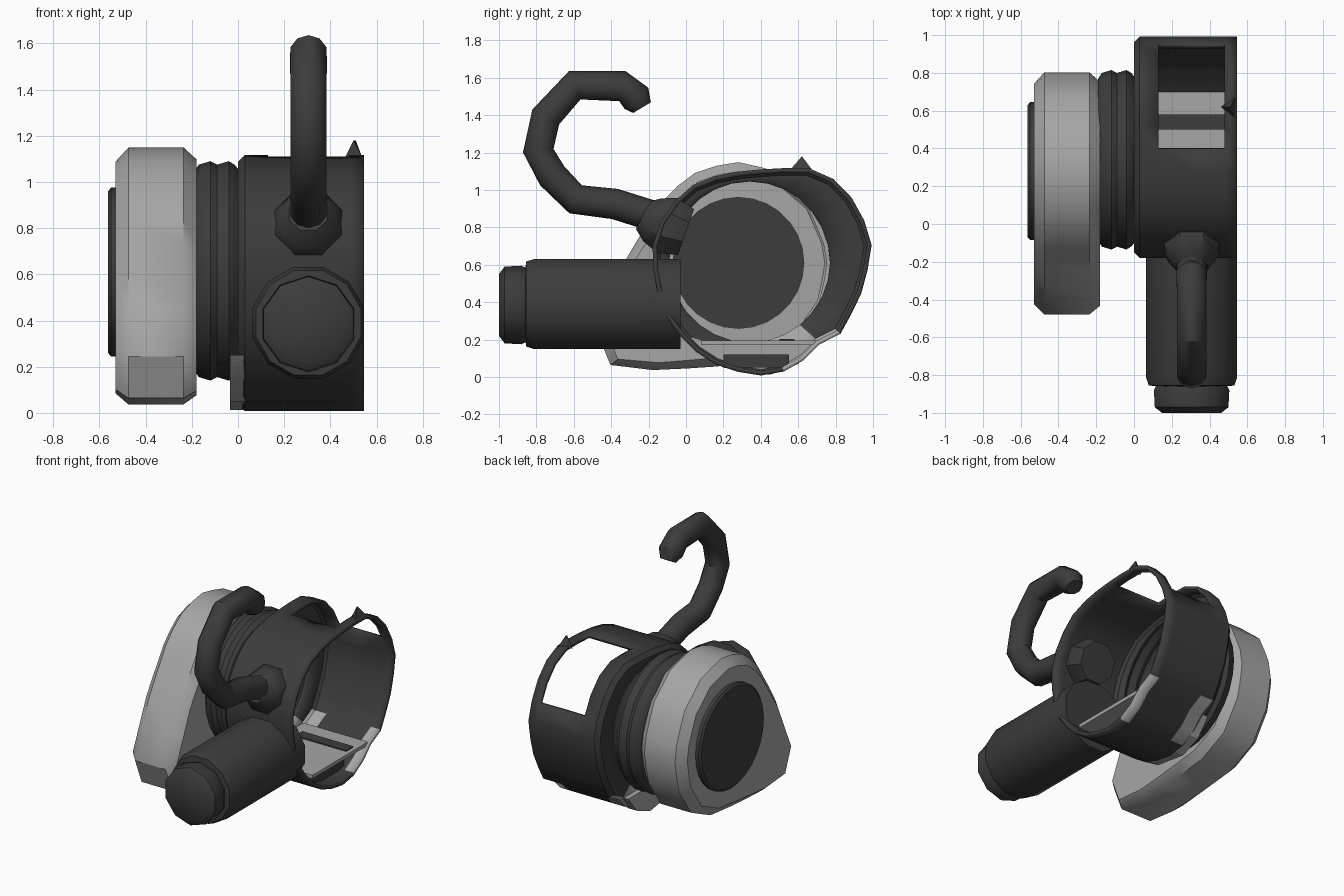
import bpy, bmesh
from math import sin, cos, pi, atan2, hypot
from mathutils import Vector

cube = bpy.data.objects.get("Cube")
if cube:
    bpy.data.objects.remove(cube)


def material(name, value):
    m = bpy.data.materials.new(name)
    m.use_nodes = True
    color = (value, value, value, 1)
    m.diffuse_color = color
    m.node_tree.nodes["Principled BSDF"].inputs["Base Color"].default_value = color
    return m


DARK = material("dark_plastic", 0.045)
GRAY = material("light_gray", 0.38)
N = 28


def loft(name, rings, mats, caps=(False, False), angle=0.7, edit=None, thickness=0):
    """Skin a list of equal-length point rings, with optional end caps."""
    bm = bmesh.new()
    rows = [[bm.verts.new(p) for p in ring] for ring in rings]
    n = len(rows[0])
    for a, b in zip(rows, rows[1:]):
        for i in range(n):
            j = (i + 1) % n
            bm.faces.new((a[i], a[j], b[j], b[i]))
    for use, row in zip(caps, (rows[0], rows[-1])):
        if use:
            bm.faces.new(row)
    bmesh.ops.recalc_face_normals(bm, faces=bm.faces)
    if edit:
        edit(bm)
    mesh = bpy.data.meshes.new(name)
    bm.to_mesh(mesh)
    bm.free()
    ob = bpy.data.objects.new(name, mesh)
    bpy.context.collection.objects.link(ob)
    for m in mats:
        mesh.materials.append(m)
    if thickness:
        mod = ob.modifiers.new("wall", 'SOLIDIFY')
        mod.thickness = thickness
        mod.offset = -1
    bpy.ops.object.select_all(action='DESELECT')
    ob.select_set(True)
    bpy.context.view_layer.objects.active = ob
    bpy.ops.object.shade_smooth_by_angle(angle=angle)
    return ob


def circle(x, y, z, r):
    return [Vector((x, y + r * cos(2 * pi * i / N), z + r * sin(2 * pi * i / N))) for i in range(N)]


def outline(points, cy, cz):
    """Resample a side profile evenly by angle around a centre."""
    polar = sorted((atan2(z - cz, y - cy) % (2 * pi), hypot(y - cy, z - cz)) for y, z in points)
    polar = [(polar[-1][0] - 2 * pi, polar[-1][1])] + polar + [(polar[0][0] + 2 * pi, polar[0][1])]

    def ring(x, inset=0):
        out = []
        for i in range(N):
            t = 2 * pi * i / N
            for (a, ra), (b, rb) in zip(polar, polar[1:]):
                if a <= t <= b:
                    # straight-edge interpolation between neighbouring corners
                    r = ra * rb * sin(b - a) / (ra * sin(t - a) + rb * sin(b - t)) - inset
                    break
            out.append(Vector((x, cy + r * cos(t), cz + r * sin(t))))
        return out
    return ring


def sweep(name, path, radii, sides=10, x=0.305):
    """Round bar following a path in the side plane."""
    pts = [Vector((x, y, z)) for y, z in path]
    rings = []
    for k, p in enumerate(pts):
        d = (pts[min(k + 1, len(pts) - 1)] - pts[max(k - 1, 0)]).normalized()
        up = Vector((0, -d.z, d.y))
        rings.append([p + radii[k] * (Vector((cos(a), 0, 0)) + up * sin(a))
                      for a in (2 * pi * (i + 0.5) / sides for i in range(sides))])
    return loft(name, rings, [DARK], (True, True))


# Teardrop lamp housing, hollow, with a round opening on either side
tear = outline([(-0.33, 0.03), (-0.46, 0.09), (-0.5, 0.19), (-0.32, 0.64), (-0.1, 0.98),
                (0.06, 1.1), (0.25, 1.155), (0.5, 1.1), (0.7, 0.93), (0.81, 0.66),
                (0.77, 0.4), (0.62, 0.18), (0.4, 0.08), (0.1, 0.05)], 0.28, 0.61)
loft("lamp_housing", [circle(-0.525, 0.28, 0.61, 0.35), tear(-0.53, 0.06), tear(-0.475),
                      tear(-0.235), tear(-0.18, 0.05), circle(-0.18, 0.33, 0.61, 0.44)], [GRAY])

# Dark round lens
loft("lens", [circle(-0.52, 0.28, 0.61, 0.365), circle(-0.55, 0.28, 0.61, 0.365),
              circle(-0.563, 0.28, 0.61, 0.35)], [DARK], (False, True))

# Neck between the housing and the shell
loft("neck_ring", [circle(x, 0.34, 0.615, r) for x, r in
                   ((-0.19, 0.43), (-0.17, 0.46), (-0.12, 0.475), (-0.09, 0.46),
                    (-0.04, 0.475), (-0.015, 0.46), (0.01, 0.43))], [DARK])

# Hollow drum shell, open at one end
drum_points = [(0.45, 0.0), (0.2, 0.04), (0.03, 0.15), (-0.1, 0.3), (-0.17, 0.5),
               (-0.18, 0.7), (-0.12, 0.88), (0.02, 1.02), (0.2, 1.09), (0.45, 1.115),
               (0.65, 1.12), (0.83, 1.04), (0.94, 0.88), (1.0, 0.68), (0.93, 0.42),
               (0.82, 0.22), (0.72, 0.18), (0.6, 0.06)]
drum = outline(drum_points, 0.4, 0.57)


def cut_shell(bm):
    hole = []
    for f in bm.faces:
        c = f.calc_center_median()
        if 0.13 < c.x < 0.48 and c.z > 0.8 and c.y > 0.45:
            hole.append(f)
        # gray frame around the lower rear panel
        elif c.z < 0.24 and c.y > 0.5:
            f.material_index = 0 if 0.13 < c.x < 0.48 and c.y > 0.56 else 1
    bmesh.ops.delete(bm, geom=hole, context='FACES')


loft("drum_shell", [circle(0.0, 0.34, 0.615, 0.43), drum(0.0, 0.03), drum(0.03), drum(0.13),
                    drum(0.3), drum(0.48), drum(0.545)], [DARK, GRAY],
     edit=cut_shell, thickness=0.025)

# Gray compartment in the bottom of the drum
segment = [(0.45, 0.012), (0.2, 0.05), (0.04, 0.15), (-0.05, 0.25), (0.0, 0.22),
           (0.1, 0.19), (0.7, 0.19), (0.6, 0.07)]
loft("compartment_wall", [[Vector((x, y, z)) for y, z in segment] for x in (-0.035, 0.03)],
     [GRAY], (True, True), angle=0.3)


def slab(name, x0, x1, y0, y1, z0, z1, mat):
    rings = [[Vector((x, y, z)) for x, y in ((x0, y0), (x1, y0), (x1, y1), (x0, y1))]
             for z in (z0, z1)]
    loft(name, rings, [mat], (True, True), angle=0.3)


slab("compartment_shelf", 0.02, 0.53, 0.08, 0.7, 0.17, 0.195, GRAY)
slab("shelf_dark_strip", 0.1, 0.5, 0.5, 0.58, 0.195, 0.203, DARK)
slab("compartment_core", 0.03, 0.45, 0.2, 0.55, 0.05, 0.12, DARK)

# Torn splinter at the rim of the opening
loft("rim_splinter", [[Vector((0.54, 0.55, 1.1)), Vector((0.46, 0.62, 1.1)), Vector((0.54, 0.68, 1.1))],
                      [Vector((x, 0.62, 1.18)) for x in (0.5, 0.505, 0.51)]], [DARK], (False, True))

# Handle tube and its end cap
sweep("handle_tube", [(y, 0.39) for y in (-0.03, -0.81, -0.855, -0.86)],
      (0.25, 0.25, 0.235, 0.18), 12)
sweep("handle_cap", [(y, 0.385) for y in (-0.84, -0.88, -0.97, -1.0)],
      (0.19, 0.21, 0.205, 0.165), 10)

# Hook and its flared collar
sweep("hook_collar", [(0.0, 0.775), (-0.1, 0.81), (-0.18, 0.84), (-0.23, 0.865)],
      (0.14, 0.17, 0.135, 0.09), 8)
sweep("hook", [(-0.05, 0.82), (-0.19, 0.865), (-0.38, 0.925), (-0.59, 0.95), (-0.715, 1.075),
               (-0.79, 1.21), (-0.75, 1.39), (-0.595, 1.56), (-0.34, 1.555),
               (-0.265, 1.49), (-0.235, 1.44)],
      [0.082] * 9 + [0.085, 0.055], 10)
